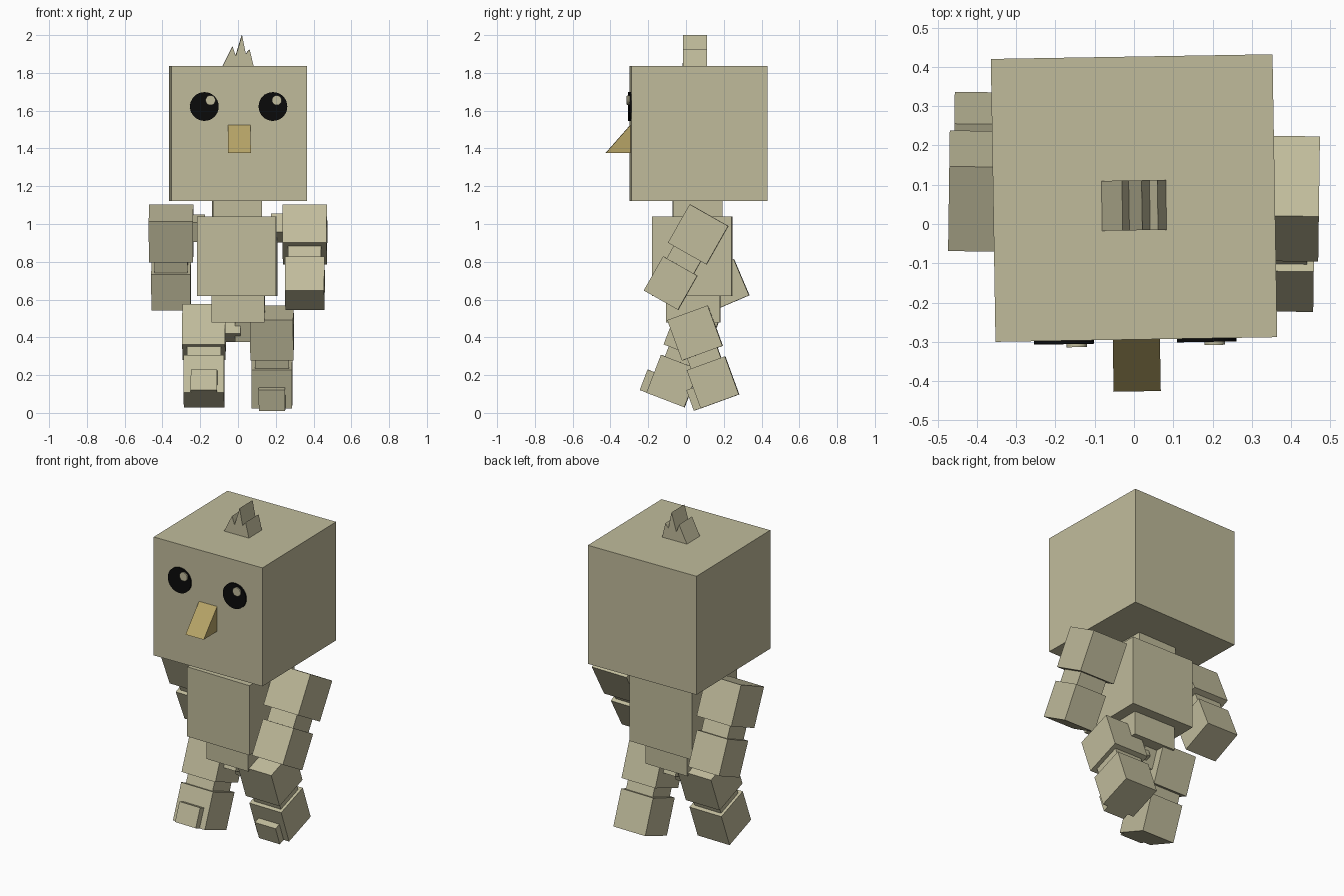
import bpy
import bmesh
from math import radians, sin, cos, pi
from mathutils import Matrix, Vector

if "Cube" in bpy.data.objects:
    bpy.data.objects.remove(bpy.data.objects["Cube"], do_unlink=True)


def material(name, rgb):
    mat = bpy.data.materials.new(name)
    mat.use_nodes = True
    color = (*rgb, 1)
    mat.diffuse_color = color
    mat.node_tree.nodes["Principled BSDF"].inputs["Base Color"].default_value = color
    return mat


BODY = material("pale khaki", (0.53, 0.50, 0.33))
BEAK = material("dull gold", (0.47, 0.37, 0.135))
BLACK = material("black", (0.003, 0.003, 0.003))


def finish(name, bm, mat, matrix):
    bmesh.ops.recalc_face_normals(bm, faces=bm.faces)
    mesh = bpy.data.meshes.new(name)
    bm.to_mesh(mesh)
    bm.free()
    mesh.materials.append(mat)
    obj = bpy.data.objects.new(name, mesh)
    obj.matrix_world = matrix
    bpy.context.collection.objects.link(obj)
    return obj


def box(name, center, size, swing=0, turn=-0.8, mat=BODY):
    """Box swung about x (positive moves the lower end back) and turned about z."""
    bm = bmesh.new()
    bmesh.ops.create_cube(bm, size=1, matrix=Matrix.Diagonal((*size, 1)))
    place = (Matrix.Translation(center) @ Matrix.Rotation(radians(turn), 4, 'Z')
             @ Matrix.Rotation(radians(swing), 4, 'X'))
    return finish(name, bm, mat, place)


def prism(name, points, along, mat, matrix):
    """Extrude a closed outline along a vector."""
    bm = bmesh.new()
    face = bm.faces.new([bm.verts.new(p) for p in points])
    new = bmesh.ops.extrude_face_region(bm, geom=[face])["geom"]
    verts = [v for v in new if isinstance(v, bmesh.types.BMVert)]
    bmesh.ops.translate(bm, verts=verts, vec=along)
    return finish(name, bm, mat, matrix)


def disc(name, x, z, y, radius, depth, mat, matrix):
    ring = [(x + radius * cos(2 * pi * i / 32), y, z + radius * sin(2 * pi * i / 32))
            for i in range(32)]
    return prism(name, ring, (0, depth, 0), mat, matrix)


# Trunk
box("neck", (-0.005, 0.06, 1.08), (0.26, 0.26, 0.12), turn=0.9)
box("torso", (-0.005, 0.033, 0.83), (0.42, 0.42, 0.42))
box("pelvis", (0.002, 0.039, 0.55), (0.28, 0.285, 0.145))

# Head and face, turned slightly together
HEAD = Matrix.Translation((0, 0.066, 0)) @ Matrix.Rotation(radians(0.95), 4, 'Z')
box("head", (0, 0.066, 1.478), (0.717, 0.72, 0.715), turn=0.95)
FRONT = -0.36
prism("beak", [(-0.06, FRONT, 1.525), (-0.06, FRONT - 0.132, 1.375), (-0.06, FRONT, 1.375)],
      (0.12, 0, 0), BEAK, HEAD)
for side, x, glint in (("right", -0.184, -0.152), ("left", 0.179, 0.199)):
    disc(side + "_eye", x, 1.622, FRONT - 0.009, 0.076, 0.011, BLACK, HEAD)
    disc(side + "_eye_glint", glint, 1.655, FRONT - 0.017, 0.026, 0.009, BODY, HEAD)
crest = [(-0.085, 1.83), (-0.03, 1.94), (-0.013, 1.89), (0.02, 2.0),
         (0.04, 1.90), (0.06, 1.925), (0.083, 1.83)]
prism("crest", [(x, -0.082, z) for x, z in crest], (0, 0.127, 0), BODY, HEAD)


def limb(prefix, names, x, top, swing, upper, lower, reach, joint):
    """Upper block, joint and lower block in line; returns the lower centre and axes."""
    a = radians(swing)
    down = Vector((0, sin(a), -cos(a)))
    ahead = Vector((0, -cos(a), -sin(a)))
    start = Vector((x, *top))
    end = start + down * reach
    box(prefix + names[0], start, (upper,) * 3, swing)
    box(prefix + names[1], start + down * reach * 0.53, (joint, joint - 0.01, 0.16), swing)
    box(prefix + names[2], end, (lower,) * 3, swing)
    return end, down, ahead


# Arms, one forward and one back, pinned to the torso
for side, s, top, swing in (("left_", 1, (0.065, 0.945), -29.5),
                            ("right_", -1, (0.083, 0.95), 23)):
    limb(side, ("upper_arm", "elbow", "forearm"), s * 0.354, top, swing,
         0.234, 0.208, 0.296, 0.175)
    box(side + "shoulder_pin", (s * 0.25, 0.07, 0.978), (0.15, 0.112, 0.112), swing)

# Legs in mid stride, each with a small toe block
for side, s, top, swing in (("left_", 1, (0.048, 0.423), 20),
                            ("right_", -1, (0.03, 0.428), -21)):
    end, down, ahead = limb(side, ("thigh", "knee", "shin"), s * 0.18, top, swing,
                            0.228, 0.215, 0.278, 0.18)
    box(side + "toe", end + down * 0.049 + ahead * 0.125, (0.14, 0.042, 0.116), swing)
    box(side + "hip_pin", (s * 0.05, 0.04, 0.458), (0.13, 0.128, 0.128), swing)
